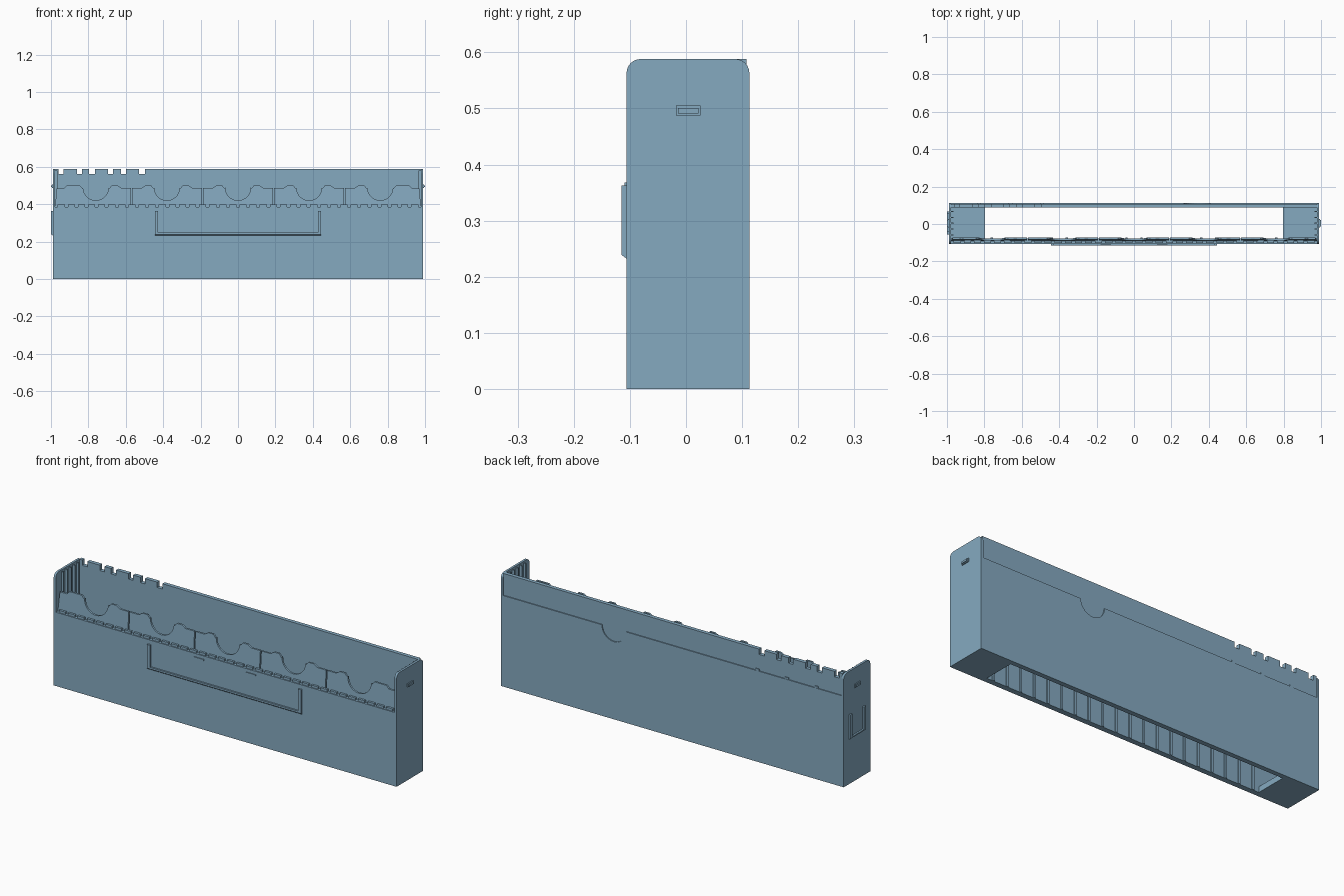
import bpy, bmesh, math
from mathutils import Vector

if "Cube" in bpy.data.objects:
    bpy.data.objects.remove(bpy.data.objects["Cube"])

mat = bpy.data.materials.new("steel_blue")
mat.diffuse_color = (0.235, 0.40, 0.53, 1)
mat.use_nodes = True
mat.node_tree.nodes["Principled BSDF"].inputs["Base Color"].default_value = mat.diffuse_color


def finish(name, bm):
    bmesh.ops.recalc_face_normals(bm, faces=bm.faces)
    me = bpy.data.meshes.new(name)
    bm.to_mesh(me)
    bm.free()
    me.materials.append(mat)
    ob = bpy.data.objects.new(name, me)
    bpy.context.collection.objects.link(ob)
    return ob


def add_box(bm, x, y, z):
    vs = bmesh.ops.create_cube(bm, size=1)["verts"]
    for v in vs:
        v.co = Vector([r[0] if c < 0 else r[1] for c, r in zip(v.co, (x, y, z))])


def boxes(name, items):
    bm = bmesh.new()
    for it in items:
        add_box(bm, *it)
    return finish(name, bm)


def plate(name, pts, axis, a, b):
    """Extrude an outline from a to b along x (outline y,z) or y (outline x,z)."""
    bm = bmesh.new()
    put = (lambda p, d: (d, p[0], p[1])) if axis == "x" else (lambda p, d: (p[0], d, p[1]))
    f = bm.faces.new([bm.verts.new(put(p, a)) for p in pts])
    new = bmesh.ops.extrude_face_region(bm, geom=[f])["geom"]
    off = Vector(put((0, 0), b - a))
    bmesh.ops.translate(bm, vec=off, verts=[g for g in new if isinstance(g, bmesh.types.BMVert)])
    return finish(name, bm)


def arc(cx, cz, r, a0, a1, n=14):
    return [(cx + r * math.cos(math.radians(a0 + (a1 - a0) * i / n)),
             cz + r * math.sin(math.radians(a0 + (a1 - a0) * i / n))) for i in range(n + 1)]


Y0, Y1, TOP, X = -0.106, 0.113, 0.588, 0.99

# End panels with rounded top corners, inner ribs, floor ledges and latch nubs
end = [(Y0, 0), (Y1, 0)] + arc(Y1 - .025, TOP - .025, .025, 0, 90, 6) \
    + arc(Y0 + .025, TOP - .025, .025, 90, 180, 6)
for s, side in ((-1, "left"), (1, "right")):
    def xr(a, b):
        return tuple(sorted((s * a, s * b)))
    plate(side + "_end_panel", end, "x", *xr(X, .978))
    boxes(side + "_end_ribs", [(xr(.98, .965), (y - .003, y + .003), (.03, .58))
                               for y in (-.058, -.027, .004, .035, .066)])
    boxes(side + "_floor_ledge", [(xr(.98, .797), (-.08, .09), (0, .03))])
    boxes(side + "_latch_nub", [
        (xr(.985, .995), (-.018, .026), (.487, .505)),
        (xr(.99, 1.0), (-.014, .022), (.491, .501))])

# Front wall
boxes("front_wall", [((-.979, .979), (Y0, -.078), (0, .385))])

# Vertical ribs on the inside of the front wall
boxes("inner_wall_ribs", [((x - .006, x + .006), (-.079, -.073), (.0, .375))
                          for x in [-.76 + .08 * i for i in range(20)]])

# Back wall with notches along the top left
notches = [(-.961, -.932), (-.86, -.833), (-.796, -.765),
           (-.694, -.667), (-.625, -.598), (-.528, -.498)]
pts = [(.979, 0), (-.979, 0), (-.979, TOP)]
for a, b in notches:
    pts += [(a, TOP), (a, .56), (b, .56), (b, TOP)]
pts.append((.979, TOP))
plate("back_wall", pts, "y", .088, .108)

# Raised back skin with a half-round finger cutout
skin = [(.979, 0), (-.979, 0), (-.979, .475)] + arc(.337, .475, .07, 180, 360) + [(.979, .475)]
plate("back_skin", skin, "y", .107, Y1)
boxes("back_skin_stops", [((x - .01, x + .01), (.107, .112), (.47, .485))
                          for x in (-.49, -.66, -.83)])

# Row of front tabs, with half-round cutouts and thin splits between them
tabs = [(-.978, .38), (-.97, .485), (-.93, .485), (-.915, .5)]
for i, c in enumerate((-.76, -.38, 0, .38, .76)):
    tabs += [(c - .085, .5), (c - .072, .485)] + arc(c, .488, .068, 180, 360) + \
            [(c + .072, .485), (c + .085, .5)]
    if i < 4:
        m = c + .19
        tabs += [(m - .075, .5), (m - .055, .487), (m - .003, .487), (m - .003, .39),
                 (m + .003, .39), (m + .003, .487), (m + .055, .487), (m + .075, .5)]
tabs += [(.915, .5), (.93, .485), (.97, .485), (.978, .38)]
tab_ob = plate("front_tabs", tabs, "y", -.09, -.08)
for v in tab_ob.data.vertices:  # tabs lean back slightly towards the top
    v.co.y += max(0, v.co.z - .40) * .08

# Small teeth along the foot of the tabs
boxes("tab_teeth", [((x - .019, x + .019), (-.101, -.088), (.38, .397))
                    for x in [-.945 + .054 * i for i in range(36)]])


# U-shaped label holders with a sloped lower lip
def holder(name, c, half, place, lo, hi, w):
    """place maps (along, outward, z) to a point; outward runs from 0 to .01."""
    bm = bmesh.new()
    outer = [(c - half, hi), (c - half, lo), (c + half, lo), (c + half, hi)]
    inner = [(c - half + w, hi), (c - half + w, lo + w), (c + half - w, lo + w), (c + half - w, hi)]
    rings = []
    for d in (-.003, .009):
        g = .009 if d > 0 else 0
        o = [(a, z + (g if z == lo else 0)) for a, z in outer]
        rings.append([[bm.verts.new(place(a, d, z)) for a, z in ring] for ring in (o, inner)])
    (ob, ib), (of, jf) = rings
    for i in range(3):
        bm.faces.new((of[i], of[i + 1], jf[i + 1], jf[i]))
        bm.faces.new((ob[i], ob[i + 1], ib[i + 1], ib[i]))
        bm.faces.new((ob[i], ob[i + 1], of[i + 1], of[i]))
        bm.faces.new((ib[i], ib[i + 1], jf[i + 1], jf[i]))
    for i in (0, 3):
        bm.faces.new((ob[i], of[i], jf[i], ib[i]))
    finish(name, bm)


holder("front_label_holder", 0, .445, lambda a, d, z: (a, Y0 - d, z), .23, .363, .018)
holder("side_label_holder", .006, .062, lambda a, d, z: (-X - d, a, z), .23, .363, .015)

# Label clips above the front holder
boxes("label_clips", [((s * .15 - .028, s * .15 + .028), (-.11, -.1), (.361, .368)) for s in (-1, 1)])
